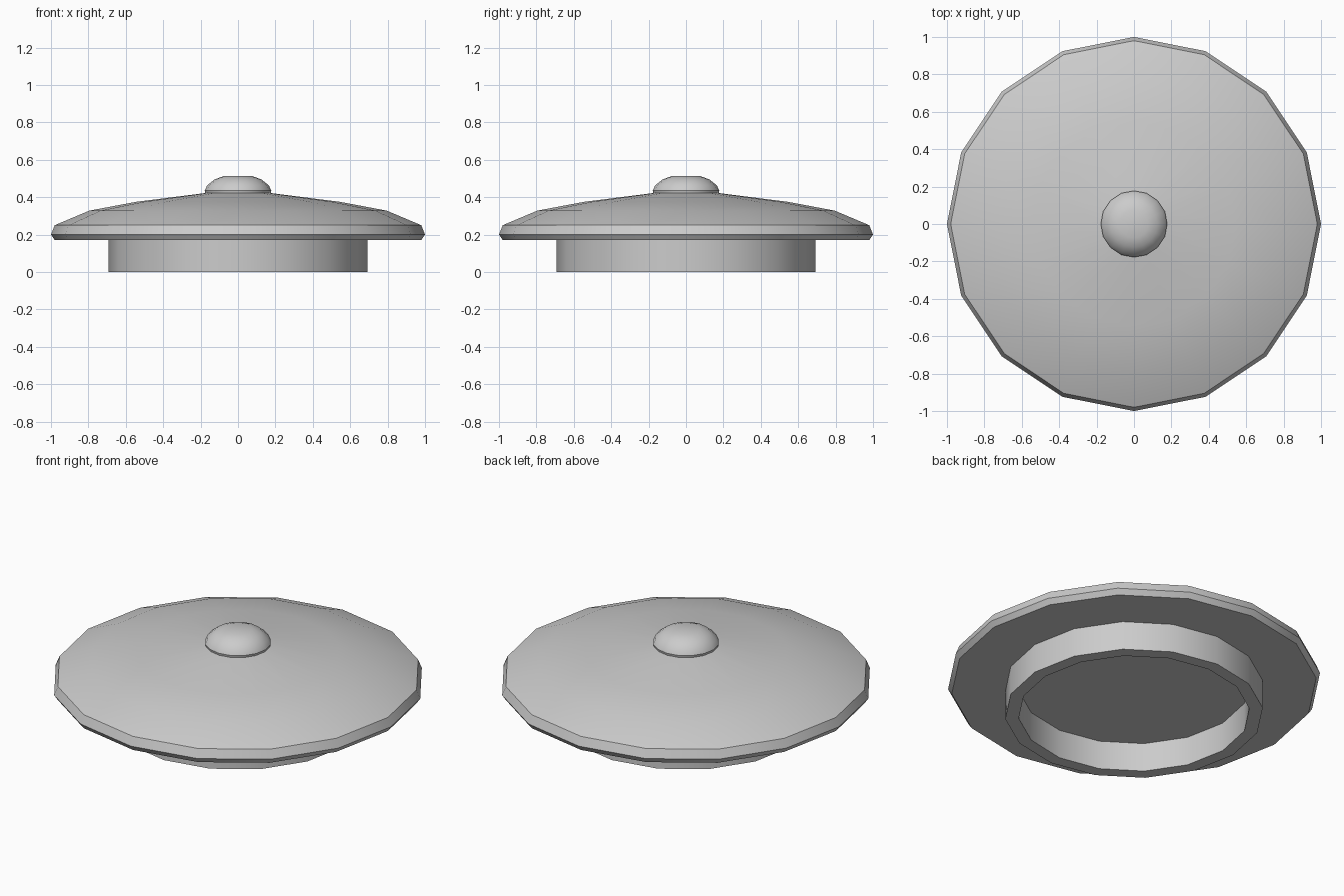
import bpy, bmesh, math

if "Cube" in bpy.data.objects:
    bpy.data.objects.remove(bpy.data.objects["Cube"])

SIDES = 16


def lathe(name, profile):
    """Revolve (radius, height) points around z; radius 0 makes a pole."""
    bm = bmesh.new()
    rings = []
    for r, z in profile:
        count = SIDES if r > 0 else 1
        rings.append([bm.verts.new((r * math.cos(2 * math.pi * i / SIDES),
                                    r * math.sin(2 * math.pi * i / SIDES), z))
                      for i in range(count)])
    for a, b in zip(rings, rings[1:]):
        for i in range(SIDES):
            j = (i + 1) % SIDES
            corners = [a[i % len(a)], a[j % len(a)], b[j % len(b)], b[i % len(b)]]
            bm.faces.new(list(dict.fromkeys(corners)))
    mesh = bpy.data.meshes.new(name)
    bm.to_mesh(mesh)
    bm.free()
    obj = bpy.data.objects.new(name, mesh)
    bpy.context.collection.objects.link(obj)
    bpy.ops.object.select_all(action='DESELECT')
    obj.select_set(True)
    bpy.context.view_layer.objects.active = obj
    bpy.ops.object.shade_smooth_by_angle(angle=math.radians(30))
    return obj


# Domed lid: flat underside, bevelled rim, shallow dome
lathe("lid_dome", [(0, 0.17), (0.98, 0.17), (1.0, 0.2), (0.98, 0.25),
                   (0.795, 0.328), (0.545, 0.375), (0.175, 0.422)])

# Rounded knob with a flat top, continuing from the dome opening
lathe("knob", [(0.175, 0.422), (0.178, 0.435), (0.165, 0.463), (0.125, 0.495),
               (0.075, 0.513), (0, 0.513)])

# Locating ring under the lid: inner wall, bottom edge, outer wall
lathe("locating_ring", [(0.62, 0.17), (0.62, 0), (0.692, 0), (0.692, 0.17)])

# Outward normals for the ring, whose profile runs from inside to outside
for obj in bpy.context.collection.objects:
    obj.data.validate()
